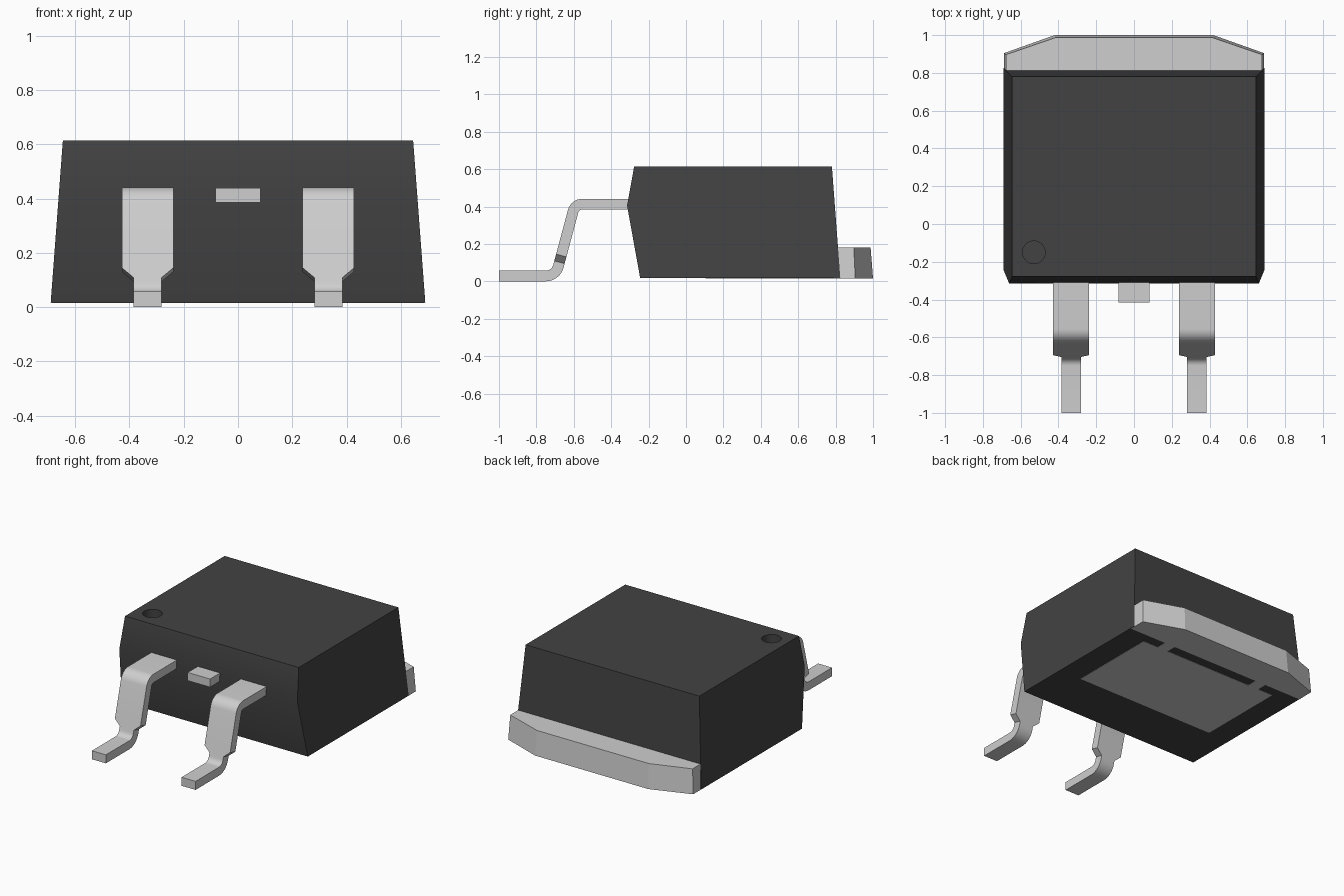
import bpy, bmesh, math
from mathutils import Vector

cube = bpy.data.objects.get("Cube")
if cube:
    bpy.data.objects.remove(cube, do_unlink=True)


def material(name, value):
    m = bpy.data.materials.new(name)
    m.use_nodes = True
    color = (value, value, value, 1)
    m.diffuse_color = color
    bsdf = next(n for n in m.node_tree.nodes if n.type == 'BSDF_PRINCIPLED')
    bsdf.inputs["Base Color"].default_value = color
    bsdf.inputs["Roughness"].default_value = 0.6
    return m


black = material("black_plastic", 0.055)
metal = material("light_grey_metal", 0.62)


def loft(name, rings, mat, smooth=False):
    """Closed solid through rings of points, capped at both ends."""
    bm = bmesh.new()
    loops = [[bm.verts.new(p) for p in ring] for ring in rings]
    n = len(loops[0])
    for a, b in zip(loops, loops[1:]):
        for i in range(n):
            j = (i + 1) % n
            bm.faces.new((a[i], a[j], b[j], b[i]))
    bm.faces.new(loops[0][::-1])
    bm.faces.new(loops[-1])
    bmesh.ops.recalc_face_normals(bm, faces=bm.faces)
    mesh = bpy.data.meshes.new(name)
    bm.to_mesh(mesh)
    bm.free()
    mesh.materials.append(mat)
    obj = bpy.data.objects.new(name, mesh)
    bpy.context.collection.objects.link(obj)
    if smooth:
        select_only(obj)
        bpy.ops.object.shade_smooth_by_angle(angle=math.radians(30))
    return obj


def select_only(obj):
    bpy.ops.object.select_all(action='DESELECT')
    obj.select_set(True)
    bpy.context.view_layer.objects.active = obj


def prism(name, outline, z0, z1, mat):
    return loft(name, [[(x, y, z) for x, y in outline] for z in (z0, z1)], mat)


def mirrored(half):
    """Complete an outline given for +x, running from front to back."""
    return half + [(-x, y) for x, y in reversed(half)]


# Body: side profile swept across, narrowing towards the top
profile = [(-0.245, 0.017), (-0.315, 0.405), (-0.277, 0.615),
           (0.78, 0.615), (0.825, 0.017)]
body = loft("body", [[(s * (0.69 - 0.075 * (z - 0.017)), y, z) for y, z in profile]
                     for s in (-1, 1)], black)

# Round pin-one recess in the top
circle = [(-0.53 + 0.06 * math.cos(math.tau * i / 32),
           -0.15 + 0.06 * math.sin(math.tau * i / 32)) for i in range(32)]
cutter = prism("recess_cutter", circle, 0.54, 0.70, black)
cutter.hide_render = True
cut = body.modifiers.new("recess", 'BOOLEAN')
cut.operation = 'DIFFERENCE'
cut.solver = 'EXACT'
cut.object = cutter
select_only(body)
bpy.ops.object.modifier_apply(modifier=cut.name)
bpy.data.objects.remove(cutter, do_unlink=True)
bpy.ops.object.shade_smooth_by_angle(angle=math.radians(30))

# Heat tab: chamfered outline, slightly smaller on top
tab_low = mirrored([(0.687, 0.79), (0.687, 0.905), (0.42, 1.0)])
tab_high = mirrored([(0.677, 0.79), (0.677, 0.897), (0.415, 0.987)])
loft("heat_tab", [[(x, y, 0.015) for x, y in tab_low],
                  [(x, y, 0.18) for x, y in tab_high]], metal)

# Exposed pad underneath, joined to the tab by two necks
pad = mirrored([(0.525, 0.105), (0.525, 0.72), (0.41, 0.72), (0.41, 0.80),
                (0.33, 0.80), (0.33, 0.72)])
prism("bottom_pad", pad, 0.015, 0.022, metal)

# Short centre lead
prism("centre_lead_stub", mirrored([(0.083, -0.415), (0.083, -0.29)]), 0.385, 0.44, metal)

# Bent leads: centre line as (y, z, tangent angle, half width)
WIDE, NARROW, BEND, THICK = 0.095, 0.052, math.radians(75), 0.057
R1, R2, STEPS = 0.05, 0.07, 8
path = [(-0.28, 0.4125, 0, WIDE)]
y0, z0 = -0.555, 0.4125
for i in range(STEPS + 1):
    a = BEND * i / STEPS
    path.append((y0 - R1 * math.sin(a), z0 - R1 * (1 - math.cos(a)), a, WIDE))
ys, zs = path[-1][:2]
z_end = THICK / 2 + R2 * (1 - math.cos(BEND))
y_at = lambda z: ys - (zs - z) / math.tan(BEND)
path += [(y_at(0.138), 0.138, BEND, WIDE), (y_at(0.102), 0.102, BEND, NARROW)]
for i in range(STEPS + 1):
    a = BEND * (1 - i / STEPS)
    path.append((y_at(z_end) - R2 * (math.sin(BEND) - math.sin(a)),
                 THICK / 2 + R2 * (1 - math.cos(a)), a, NARROW))
path.append((-1.0, THICK / 2, 0, NARROW))

for name, cx in (("right_lead", -0.333), ("left_lead", 0.333)):
    rings = []
    for y, z, a, w in path:
        centre = Vector((cx, y, z))
        across = Vector((w, 0, 0))
        up = Vector((0, -math.sin(a), math.cos(a))) * THICK / 2
        rings.append([centre - across - up, centre + across - up,
                      centre + across + up, centre - across + up])
    loft(name, rings, metal, smooth=True)
